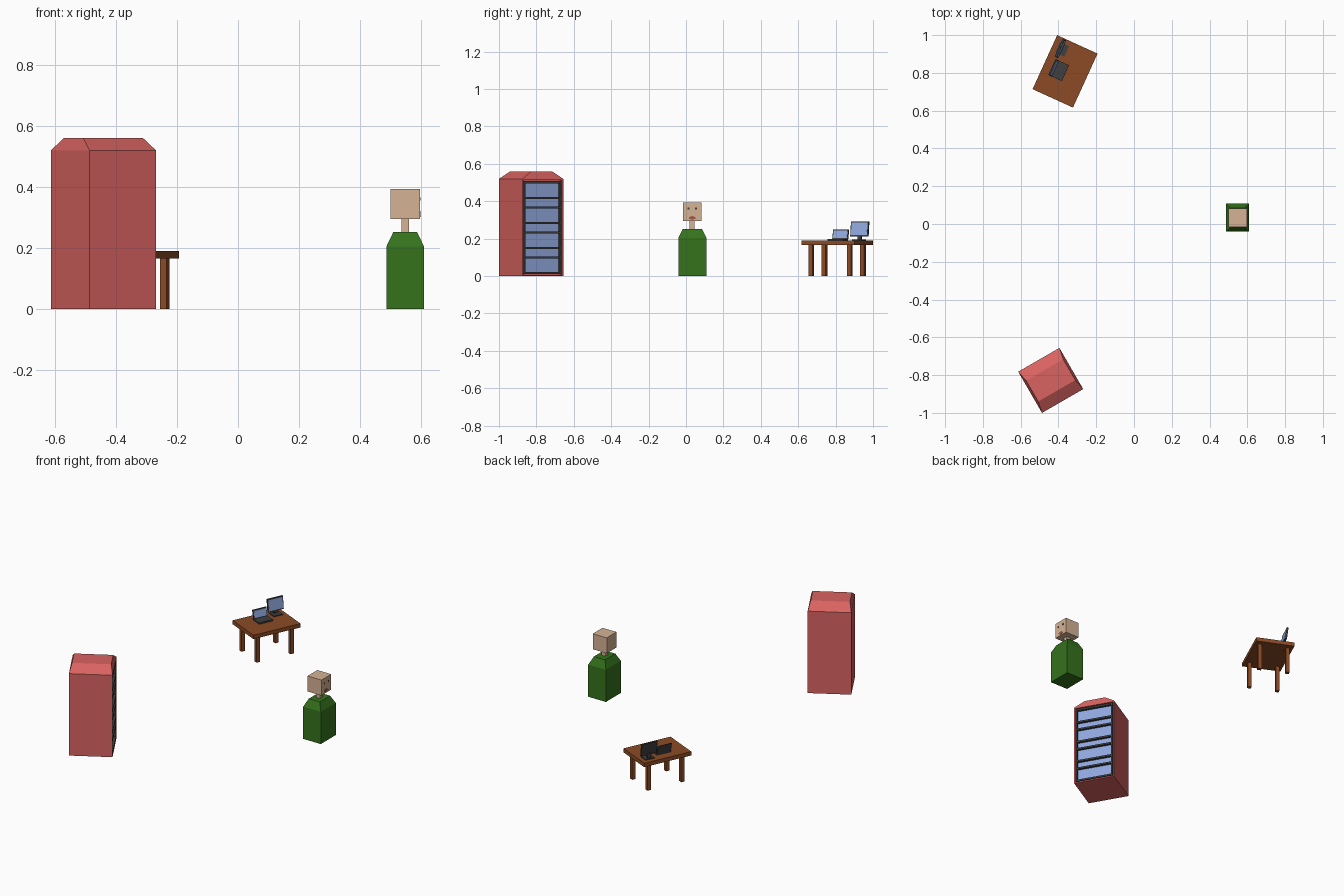
import bpy, bmesh, math
from mathutils import Matrix

if "Cube" in bpy.data.objects:
    bpy.data.objects.remove(bpy.data.objects["Cube"])


def material(name, rgb):
    m = bpy.data.materials.new(name)
    m.diffuse_color = (*rgb, 1)
    m.use_nodes = True
    m.node_tree.nodes["Principled BSDF"].inputs["Base Color"].default_value = m.diffuse_color
    return m


RED = material("red", (0.69, 0.125, 0.12))
BLUE = material("blue", (0.28, 0.39, 0.73))
DARK = material("charcoal", (0.05, 0.05, 0.05))
WOOD = material("wood", (0.26, 0.07, 0.018))
SKIN = material("skin", (0.67, 0.45, 0.30))
GREEN = material("green", (0.035, 0.17, 0.012))
LIP = material("lip", (0.36, 0.10, 0.07))


def frame(x, y, degrees=0):
    return Matrix.Translation((x, y, 0)) @ Matrix.Rotation(math.radians(degrees), 4, "Z")


def finish(name, bm, place, mat):
    bmesh.ops.recalc_face_normals(bm, faces=bm.faces)
    me = bpy.data.meshes.new(name)
    bm.to_mesh(me)
    bm.free()
    ob = bpy.data.objects.new(name, me)
    bpy.context.collection.objects.link(ob)
    ob.matrix_world = place
    me.materials.append(mat)
    return ob


def loft(rings):
    """Rectangular sections (cx, cy, half_x, half_y, z) joined from bottom to top."""
    bm = bmesh.new()
    loops = [[bm.verts.new((cx + sx * hx, cy + sy * hy, z))
              for sx, sy in ((-1, -1), (1, -1), (1, 1), (-1, 1))]
             for cx, cy, hx, hy, z in rings]
    for a, b in zip(loops, loops[1:]):
        for i in range(4):
            j = (i + 1) % 4
            bm.faces.new((a[i], a[j], b[j], b[i]))
    bm.faces.new(loops[0][::-1])
    bm.faces.new(loops[-1])
    bm.normal_update()
    return bm


def block(name, place, mat, *rings):
    return finish(name, loft(rings), place, mat)


def box(name, place, mat, x, y, hx, hy, z0, z1, lean=0):
    return block(name, place, mat, (x, y, hx, hy, z0), (x + lean, y, hx, hy, z1))


# Cabinet body with sloped top and a recessed front (local +x)
cab = frame(-0.441, -0.828, 30)
H = 0.126
bm = loft([(0, 0, H, H, 0), (0, 0, H, H, 0.52), (0, 0, H - 0.013, H - 0.062, 0.56)])
front = max(bm.faces, key=lambda f: f.normal.x)
bmesh.ops.inset_region(bm, faces=[front], thickness=0.01)
hole = bmesh.ops.extrude_face_region(bm, geom=[front])
bmesh.ops.delete(bm, geom=[front], context="FACES_ONLY")
bmesh.ops.translate(bm, vec=(-0.025, 0, 0),
                    verts=[g for g in hole["geom"] if isinstance(g, bmesh.types.BMVert)])
finish("cabinet_body", bm, cab, RED)

# Cabinet lining, shelves and panels
box("cabinet_lining", cab, DARK, H - 0.022, 0, 0.003, 0.115, 0.011, 0.509)
for s in (-1, 1):
    box("cabinet_side_strip", cab, DARK, H - 0.0125, s * 0.111, 0.012, 0.0045, 0.011, 0.509)
z = 0.011
for i in range(8):
    box(f"shelf_{i}", cab, DARK, H - 0.0125, 0, 0.0122, 0.113, z, z + 0.011)
    z += 0.011
    if i < 7:
        h = 0.073 if i % 2 == 0 else 0.0387
        box(f"panel_{i}", cab, BLUE, H - 0.018, 0, 0.002, 0.106, z, z + h)
        z += h

# Person: torso, neck, head and face (looking along +x)
per = frame(0.548, 0.034)
block("torso", per, GREEN, (0, 0, 0.062, 0.075, 0), (0, 0, 0.062, 0.075, 0.204),
      (0, 0, 0.039, 0.052, 0.252))
box("neck", per, SKIN, 0, -0.002, 0.0125, 0.0125, 0.25, 0.296)
box("head", per, SKIN, 0, -0.001, 0.049, 0.049, 0.295, 0.393)
for s in (-1, 1):
    box("eye", per, DARK, 0.049, -0.001 + s * 0.02, 0.0015, 0.0055, 0.355, 0.366)
bm = bmesh.new()
bmesh.ops.create_cone(bm, cap_ends=True, segments=6, radius1=0.02, radius2=0.02, depth=0.003)
finish("mouth", bm, per @ Matrix.Translation((0.049, -0.001, 0.311))
       @ Matrix.Rotation(math.pi / 2, 4, "Y") @ Matrix.Rotation(math.pi / 2, 4, "Z")
       @ Matrix.Diagonal((1, 0.5, 1, 1)), LIP)

# Desk
desk = frame(-0.365, 0.808, -24.5)
box("desk_top", desk, WOOD, 0, 0, 0.1175, 0.157, 0.165, 0.19)
for sx in (-1, 1):
    for sy in (-1, 1):
        box("desk_leg", desk, WOOD, sx * 0.086, sy * 0.113, 0.0115, 0.0115, 0, 0.166)

# Laptop
box("laptop_base", desk, DARK, -0.027, -0.008, 0.033, 0.046, 0.19, 0.199)
box("laptop_lid", desk, DARK, -0.058, -0.008, 0.003, 0.046, 0.197, 0.25, -0.012)
box("laptop_screen", desk, BLUE, -0.0565, -0.008, 0.003, 0.041, 0.203, 0.245, -0.0095)

# Monitor
box("monitor_foot", desk, DARK, -0.062, 0.1, 0.026, 0.03, 0.19, 0.196)
box("monitor_stand", desk, DARK, -0.072, 0.1, 0.006, 0.011, 0.195, 0.225)
box("monitor_case", desk, DARK, -0.068, 0.1, 0.005, 0.052, 0.213, 0.291, -0.01)
box("monitor_screen", desk, BLUE, -0.067, 0.1, 0.005, 0.047, 0.219, 0.286, -0.0088)
